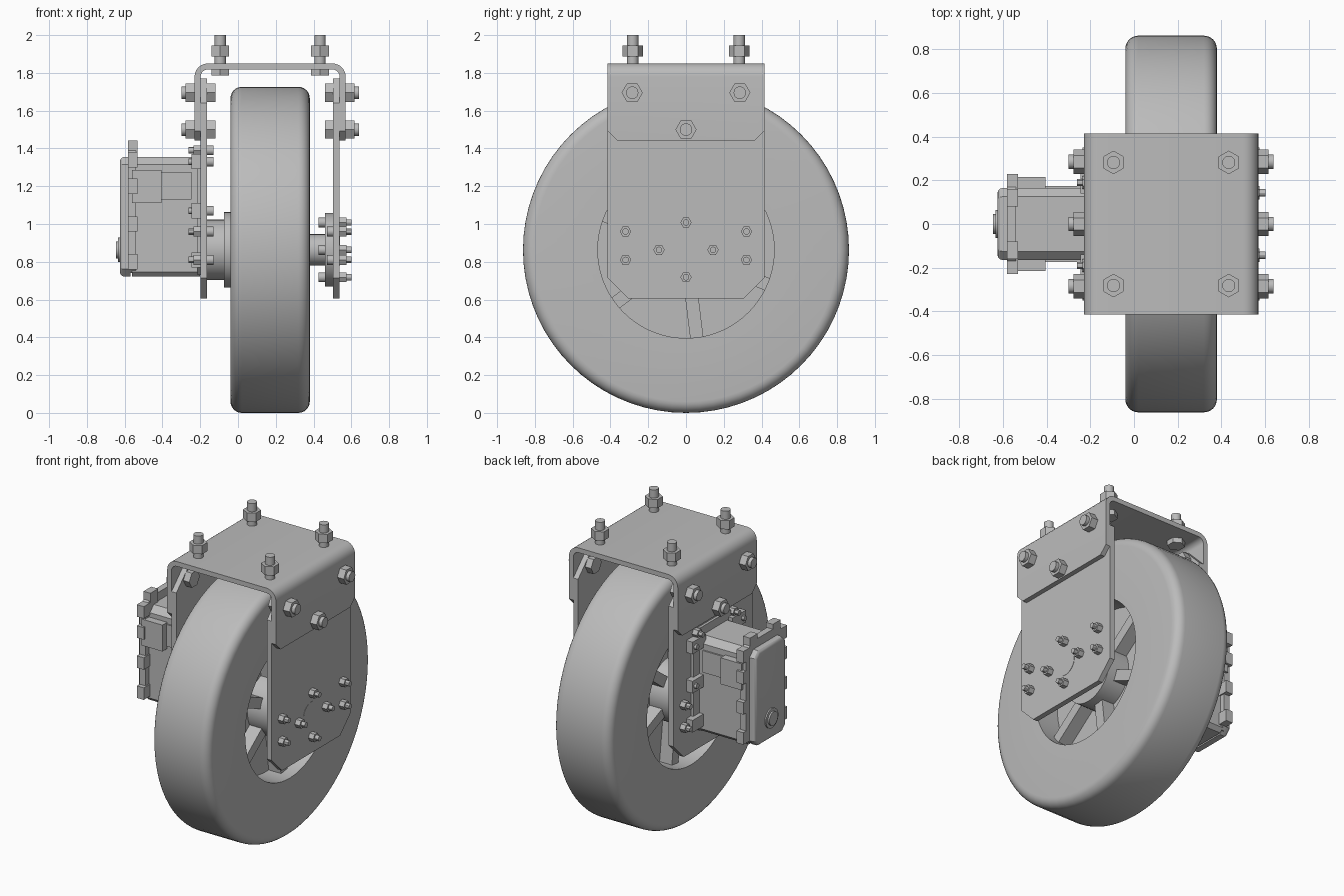
import bpy, bmesh, math
from mathutils import Matrix, Vector

if "Cube" in bpy.data.objects:
    bpy.data.objects.remove(bpy.data.objects["Cube"])

grey = bpy.data.materials.new("plain grey")
grey.use_nodes = True
grey.diffuse_color = (0.5, 0.5, 0.5, 1)
grey.node_tree.nodes["Principled BSDF"].inputs["Base Color"].default_value = (0.5, 0.5, 0.5, 1)

MID = 0.17      # centre plane of wheel and fork
AXLE = 0.863    # axle height
HALF = 0.415    # half depth of the fork
parts = []


def finish(bm, name):
    bmesh.ops.recalc_face_normals(bm, faces=bm.faces)
    mesh = bpy.data.meshes.new(name)
    bm.to_mesh(mesh)
    bm.free()
    mesh.materials.append(grey)
    ob = bpy.data.objects.new(name, mesh)
    bpy.context.collection.objects.link(ob)
    parts.append(ob)
    return ob


def rod(bm, axis, a, b, u, v, r, n=24):
    """Cylinder from a to b along x (u, v = y, z) or along z (u, v = x, y)."""
    if axis == 'X':
        m = Matrix.Translation(((a + b) / 2, u, v)) @ Matrix.Rotation(math.pi / 2, 4, 'Y')
    else:
        m = Matrix.Translation((u, v, (a + b) / 2))
    bmesh.ops.create_cone(bm, cap_ends=True, segments=n, radius1=r, radius2=r,
                          depth=abs(b - a), matrix=m)


def prism(bm, pts, axis, a, b):
    """Extrude a flat outline along x (outline in y, z) or y (outline in x, z)."""
    def place(p, t):
        return (t, p[0], p[1]) if axis == 'X' else (p[0], t, p[1])
    face = bm.faces.new([bm.verts.new(place(p, a)) for p in pts])
    new = bmesh.ops.extrude_face_region(bm, geom=[face])["geom"]
    step = Vector(place((0, 0), b - a))
    bmesh.ops.translate(bm, vec=step, verts=[g for g in new if isinstance(g, bmesh.types.BMVert)])


def box(bm, x0, x1, y0, y1, z0, z1):
    prism(bm, [(y0, z0), (y1, z0), (y1, z1), (y0, z1)], 'X', x0, x1)


def chamfered(w, z0, z1, low, high):
    return [(-w + low, z0), (w - low, z0), (w, z0 + low), (w, z1 - high),
            (w - high, z1), (-w + high, z1), (-w, z1 - high), (-w, z0 + low)]


def lathe(bm, profile, steps):
    """Spin a closed profile of (x, radius) around the axle."""
    verts = [bm.verts.new((x, 0, AXLE + r)) for x, r in profile]
    edges = [bm.edges.new((verts[i - 1], verts[i])) for i in range(len(verts))]
    bmesh.ops.spin(bm, geom=verts + edges, cent=(0, 0, AXLE), axis=(1, 0, 0),
                   angle=2 * math.pi, steps=steps, use_merge=True)
    bmesh.ops.remove_doubles(bm, verts=bm.verts, dist=1e-5)


def arc(cx, cz, r, start, end, n=6):
    return [(cx + r * math.cos(math.radians(start + (end - start) * i / n)),
             cz + r * math.sin(math.radians(start + (end - start) * i / n))) for i in range(n + 1)]


# tyre with rounded shoulders and open centre
bm = bmesh.new()
R, W, F = AXLE, 0.21, 0.06
lathe(bm, [(MID - W, 0.467)] + arc(MID - W + F, R - F, F, 180, 90)
      + arc(MID + W - F, R - F, F, 90, 0) + [(MID + W, 0.467)], 72)
finish(bm, "tyre")

# wheel centre: web disc, hub and six ribs
bm = bmesh.new()
rod(bm, 'X', MID - 0.04, MID + 0.04, 0, AXLE, 0.47, 72)
rod(bm, 'X', -0.075, 0.36, 0, AXLE, 0.2, 48)
for i in range(6):
    rib = bmesh.new()
    box(rib, MID - 0.13, MID + 0.13, -0.035, 0.035, -0.468, -0.1)
    turn = Matrix.Translation((0, 0, AXLE)) @ Matrix.Rotation(math.radians(7 + 60 * i), 4, 'X')
    rib.transform(turn)
    tmp = bpy.data.meshes.new("rib")
    rib.to_mesh(tmp)
    rib.free()
    bm.from_mesh(tmp)
    bpy.data.meshes.remove(tmp)
finish(bm, "wheel_centre")

# axle, drive coupling and bearing flange
bm = bmesh.new()
rod(bm, 'X', -0.2, 0.54, 0, AXLE, 0.083, 48)
finish(bm, "axle")
bm = bmesh.new()
rod(bm, 'X', -0.165, -0.075, 0, AXLE, 0.16, 48)
finish(bm, "drive_coupling")
bm = bmesh.new()
rod(bm, 'X', 0.46, 0.502, 0, AXLE, 0.195, 48)
finish(bm, "bearing_flange")

# bent top channel with clipped lower corners
bm = bmesh.new()
xl, xr, top, t, low = MID - 0.4, MID + 0.4, 1.85, 0.032, 1.443
outer = [(xl, low)] + arc(xl + 0.07, top - 0.07, 0.07, 180, 90) \
    + arc(xr - 0.07, top - 0.07, 0.07, 90, 0) + [(xr, low)]
inner = [(xr - t, low)] + arc(xr - 0.07, top - 0.07, 0.038, 0, 90) \
    + arc(xl + 0.07, top - 0.07, 0.038, 90, 180) + [(xl + t, low)]
prism(bm, outer + inner, 'Y', -HALF, HALF)
corners = [e for e in bm.edges if all(abs(v.co.z - low) < 1e-4 for v in e.verts)
           and abs(e.verts[0].co.y - e.verts[1].co.y) < 1e-4]
bmesh.ops.bevel(bm, geom=corners, offset=0.05, segments=1, affect='EDGES')
finish(bm, "top_channel")

# side plates inside the channel
for side, name in ((-1, "right_side_plate"), (1, "left_side_plate")):
    bm = bmesh.new()
    prism(bm, chamfered(HALF, 0.605, 1.77, 0.11, 0.13), 'X', MID + side * 0.333, MID + side * 0.368)
    finish(bm, name)

# bolts joining plates and channel
bm = bmesh.new()
for s in (-1, 1):
    for y, z in ((-0.285, 1.695), (0.285, 1.695), (0, 1.5)):
        rod(bm, 'X', MID + s * 0.29, MID + s * 0.333, y, z, 0.056, 6)
        rod(bm, 'X', MID + s * 0.4, MID + s * 0.447, y, z, 0.056, 6)
        rod(bm, 'X', MID + s * 0.3, MID + s * 0.47, y, z, 0.033, 20)
finish(bm, "side_bolts")

# upright mounting studs
bm = bmesh.new()
for x in (MID - 0.264, MID + 0.264):
    for y in (-0.282, 0.282):
        rod(bm, 'Z', 1.785, 1.82, x, y, 0.054, 6)
        rod(bm, 'Z', 1.888, 1.946, x, y, 0.054, 6)
        rod(bm, 'Z', 1.8, 2.0, x, y, 0.03, 20)
finish(bm, "top_studs")


def small_bolt(bm, s, y, z, head):
    """Small screw through a side plate; head is its inner start."""
    rod(bm, 'X', MID + s * head, MID + s * (head + 0.035), y, z, 0.026, 16)
    rod(bm, 'X', MID + s * 0.368, MID + s * 0.405, y, z, 0.03, 6)
    rod(bm, 'X', MID + s * (head + 0.02), MID + s * 0.432, y, z, 0.017, 12)


# bearing screws, and outer screws on both plates
bm = bmesh.new()
for y, z in ((0, 0.145), (0, -0.145), (0.143, 0), (-0.143, 0)):
    small_bolt(bm, 1, y, AXLE + z, 0.255)
for s in (-1, 1):
    for y in (-0.32, 0.32):
        for z in (0.81, 0.96):
            small_bolt(bm, s, y, z, 0.3)
for y, z in ((0.19, 1.39), (0.25, 1.33), (0.25, 1.07)):
    for m in (-1, 1):
        small_bolt(bm, -1, m * y, z, 0.3)
finish(bm, "small_screws")

# gearmotor: mounting flange, body, end flange and cover
bm = bmesh.new()
prism(bm, chamfered(0.23, 0.73, 1.41, 0.07, 0.07), 'X', -0.215, -0.198)
for m in (-1, 1):
    for z in (0.81, 1.07, 1.33):
        box(bm, -0.245, -0.198, m * 0.14, m * 0.28, z - 0.04, z + 0.04)
finish(bm, "motor_mount_flange")

bm = bmesh.new()
prism(bm, chamfered(0.165, 0.722, 1.355, 0.025, 0.04), 'X', -0.56, -0.2)
finish(bm, "motor_body")

bm = bmesh.new()
prism(bm, chamfered(0.2, 0.74, 1.41, 0.05, 0.06), 'X', -0.583, -0.54)
for m in (-1, 1):
    for z in (0.8, 1.0, 1.2, 1.34):
        box(bm, -0.583, -0.532, m * 0.15, m * 0.23, z - 0.04, z + 0.04)
    box(bm, -0.583, -0.532, m * 0.08, m * 0.16, 1.33, 1.442)
finish(bm, "motor_end_flange")

bm = bmesh.new()
prism(bm, chamfered(0.165, 0.722, 1.355, 0.04, 0.04), 'X', -0.625, -0.57)
rim = [e for e in bm.edges if all(v.co.x < -0.62 for v in e.verts)]
bmesh.ops.bevel(bm, geom=rim, offset=0.022, segments=3, profile=0.5, affect='EDGES')
finish(bm, "motor_cover")

bm = bmesh.new()
rod(bm, 'X', -0.634, -0.6, 0, AXLE, 0.065, 32)
rod(bm, 'X', -0.645, -0.6, 0, AXLE, 0.045, 32)
finish(bm, "motor_shaft_cap")

# side sockets on the motor
bm = bmesh.new()
for m in (-1, 1):
    box(bm, -0.56, -0.405, m * 0.15, m * 0.215, 1.11, 1.285)
    box(bm, -0.405, -0.245, m * 0.15, m * 0.175, 1.13, 1.275)
finish(bm, "motor_sockets")

# smooth round parts, keep edges sharp
bpy.ops.object.select_all(action='DESELECT')
for ob in parts:
    ob.select_set(True)
bpy.context.view_layer.objects.active = parts[0]
bpy.ops.object.shade_smooth_by_angle(angle=math.radians(30))
